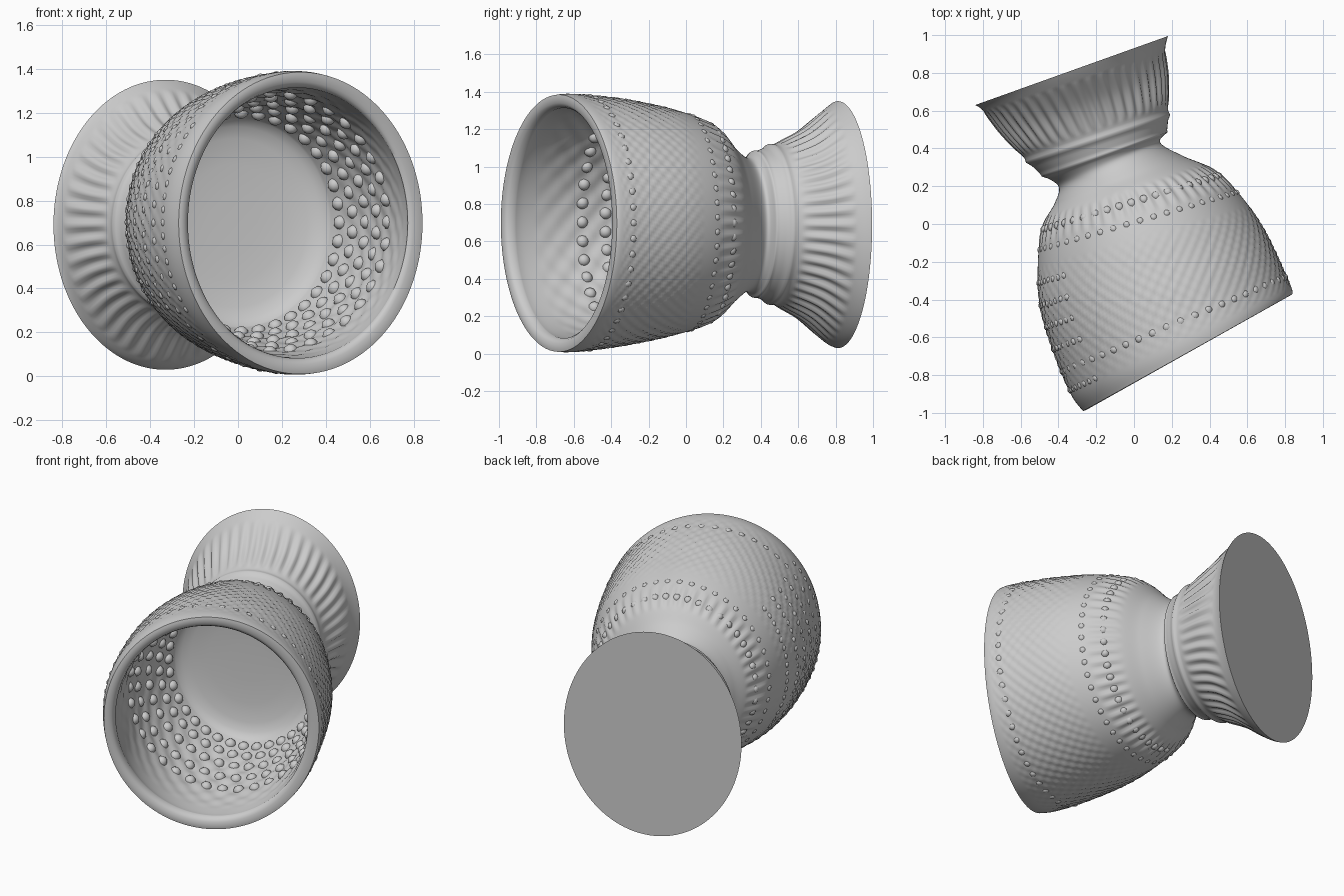
import bpy, bmesh, math
from mathutils import Vector, Matrix

if "Cube" in bpy.data.objects:
    bpy.data.objects.remove(bpy.data.objects["Cube"])

# Stations along the goblet, foot to mouth: left x,y / right x,y / z low, z high
ST = [(-.84, .63, .18, .995, .03, 1.35), (-.80, .60, .165, .92, .06, 1.31),
      (-.70, .48, .175, .78, .18, 1.195), (-.60, .37, .18, .63, .25, 1.13),
      (-.50, .27, .175, .50, .30, 1.085), (-.40, .20, .14, .43, .33, 1.05),
      (-.42, .11, .26, .36, .27, 1.11), (-.47, .02, .40, .30, .195, 1.20),
      (-.50, -.10, .52, .20, .135, 1.265), (-.51, -.25, .62, .08, .095, 1.31),
      (-.50, -.42, .69, -.03, .065, 1.34), (-.46, -.58, .75, -.15, .04, 1.365),
      (-.40, -.75, .80, -.26, .02, 1.38), (-.33, -.91, .835, -.34, .008, 1.39),
      (-.27, -.99, .84, -.37, .01, 1.385)]
N = 240
TAU = 2 * math.pi
WALL = .075


def station(t):
    """Catmull-Rom blend of the stations."""
    i = max(0, min(len(ST) - 2, int(t)))
    f = t - i
    q = [ST[max(0, min(len(ST) - 1, i + k))] for k in (-1, 0, 1, 2)]
    return [.5 * (2 * b + (c - a) * f + (2 * a - 5 * b + 4 * c - d) * f * f
                  + (3 * b - a - 3 * c + d) * f ** 3) for a, b, c, d in zip(*q)]


def point(t, ang, off=0.0, scale=1.0):
    lx, ly, rx, ry, z0, z1 = station(t)
    c = Vector(((lx + rx) / 2, (ly + ry) / 2, (z0 + z1) / 2))
    d = Vector(((rx - lx) / 2, (ry - ly) / 2, 0)) * math.cos(ang)
    d.z = (z1 - z0) / 2 * math.sin(ang)
    return c + d * scale * (1 + off / d.length)


def window(t, a, b):
    return math.sin(math.pi * (t - a) / (b - a)) ** .5 if a < t < b else 0


def relief(t, a):
    """Carved flutes, collars and woven dimples."""
    d = .010 * window(t, 1.1, 3.0) * math.cos(44 * a)
    d += .012 * math.exp(-((t - 3.4) / .12) ** 2) + .010 * math.exp(-((t - 4.2) / .12) ** 2)
    d += .007 * window(t, 6.8, 8.1) * math.cos(50 * a)
    d += .005 * window(t, 8.8, 12.9) * math.cos(56 * a) * math.cos(TAU * 2 * t)
    return d


def inner_relief(t, a):
    return .006 * math.cos(24 * a) * math.cos(TAU * 1.3 * t) * window(t, 8, 12.5)


def finish(bm, name):
    me = bpy.data.meshes.new(name)
    bm.to_mesh(me)
    bm.free()
    ob = bpy.data.objects.new(name, me)
    bpy.context.collection.objects.link(ob)
    for p in me.polygons:
        p.use_smooth = True
    return ob


# Goblet shell: closed foot, outer wall, rolled lip, hollow bowl with rounded floor
angs = [TAU * j / N for j in range(N)]
rows = [[point(0, a, 0, s) for a in angs] for s in (.3, .65, .96)]
rows += [[point(t, a, relief(t, a)) for a in angs] for t in [14 * k / 160 for k in range(161)]]
rows += [[point(t, a, off) for a in angs]
         for t, off in ((14.08, -.012), (14.06, -.027), (13.95, -.045), (13.75, -.06))]
inner = [13.4 - 5.7 * k / 60 for k in range(61)]
rows += [[point(t, a, inner_relief(t, a) - WALL) for a in angs] for t in inner]
rows += [[point(t, a, -WALL, s) for a in angs]
         for t, s in ((7.5, .95), (7.35, .85), (7.25, .6), (7.2, .3))]

bm = bmesh.new()
loops = [[bm.verts.new(p) for p in r] for r in rows]
for r0, r1 in zip(loops, loops[1:]):
    for j in range(N):
        k = (j + 1) % N
        bm.faces.new((r0[j], r0[k], r1[k], r1[j]))
for r in (loops[0], loops[-1]):
    c = bm.verts.new(sum((v.co for v in r), Vector()) / N)
    for j in range(N):
        bm.faces.new((r[j], r[(j + 1) % N], c))
bmesh.ops.recalc_face_normals(bm, faces=bm.faces)
goblet = finish(bm, "goblet_shell")
bpy.context.view_layer.objects.active = goblet
goblet.select_set(True)
bpy.ops.object.shade_smooth_by_angle(angle=math.radians(60))


# Bead rows: (station, count, bead radius, wall offset, start angle, sweep)
def beads(name, specs):
    bm = bmesh.new()
    for t, n, r, off, a0, sweep in specs:
        for j in range(n):
            p = point(t, a0 + sweep * j / n, off)
            bmesh.ops.create_icosphere(bm, subdivisions=2, radius=r,
                                       matrix=Matrix.Translation(p))
    return finish(bm, name)


beads("outer_beads", [(12.2, 50, .026, -.018, 0, TAU), (7.5, 44, .026, -.018, 0, TAU),
                      (8.3, 46, .022, -.015, .05, TAU)]
      + [(t, 16, .022, -.014, math.pi - .7, 1.4) for t in (9.4, 10.1, 10.8, 11.5, 12.8)])
beads("inner_beads", [(t, 36, .034, .010 - WALL, .09 * (i % 2), TAU)
                      for i, t in enumerate((8.1, 8.7, 9.4, 10.2, 11.0))])
